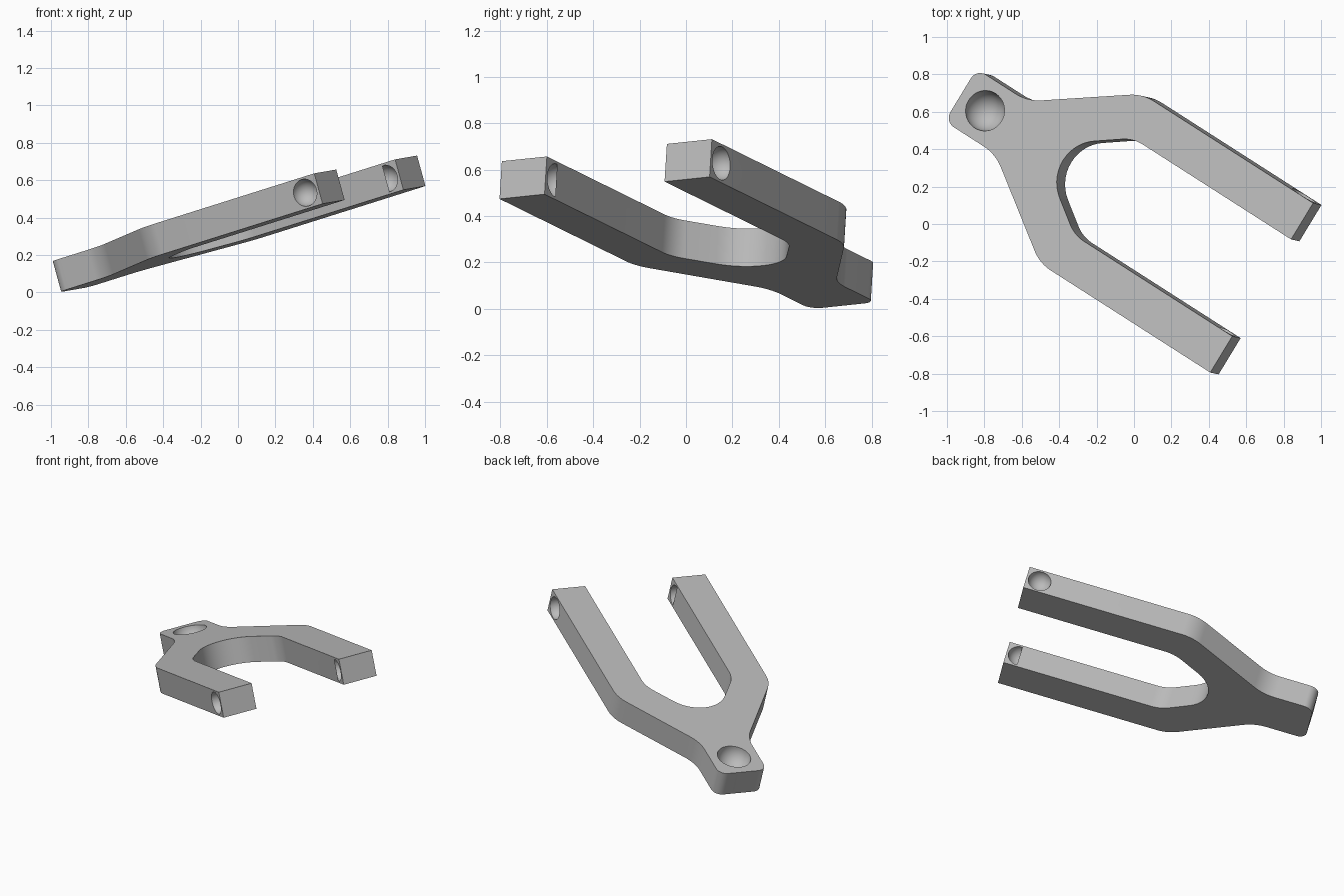
import bpy, bmesh, math
from mathutils import Vector, Matrix

cube = bpy.data.objects.get("Cube")
if cube:
    bpy.data.objects.remove(cube)

THICK = 0.169

grey = bpy.data.materials.new("plain grey")
grey.use_nodes = True
colour = (0.5, 0.5, 0.5, 1)
grey.diffuse_color = colour
grey.node_tree.nodes["Principled BSDF"].inputs["Base Color"].default_value = colour


def rounded(corners, steps=14):
    """Turn (x, y, radius) corners into an outline with arc fillets."""
    out = []
    for i, (x, y, r) in enumerate(corners):
        p = Vector((x, y))
        if r == 0:
            out.append(p)
            continue
        d1 = (Vector(corners[i - 1][:2]) - p).normalized()
        d2 = (Vector(corners[(i + 1) % len(corners)][:2]) - p).normalized()
        half = d1.angle(d2) / 2
        centre = p + (d1 + d2).normalized() * r / math.sin(half)
        a = p + d1 * r / math.tan(half) - centre
        b = p + d2 * r / math.tan(half) - centre
        start = math.atan2(a.y, a.x)
        sweep = math.atan2(a.x * b.y - a.y * b.x, a.dot(b))
        for k in range(steps + 1):
            t = start + sweep * k / steps
            out.append(centre + r * Vector((math.cos(t), math.sin(t))))
    return out


def make_object(name, bm):
    mesh = bpy.data.meshes.new(name)
    bmesh.ops.recalc_face_normals(bm, faces=bm.faces)
    bm.to_mesh(mesh)
    bm.free()
    mesh.materials.append(grey)
    obj = bpy.data.objects.new(name, mesh)
    bpy.context.collection.objects.link(obj)
    return obj


# Fork outline: outer side, its mirror, then the rounded notch
side = [(0.787, 0.532, 0), (-0.333, 0.532, 0.23), (-0.857, 0.165, 0.25), (-1.19, 0.165, 0.06)]
notch = [(0.787, -0.304, 0), (-0.25, -0.304, 0.2), (-0.678, 0, 0.219),
         (-0.25, 0.304, 0.2), (0.787, 0.304, 0)]
corners = side + [(x, -y, r) for x, y, r in reversed(side)] + notch

bm = bmesh.new()
face = bm.faces.new([bm.verts.new((p.x, p.y, 0)) for p in rounded(corners)])
grown = bmesh.ops.extrude_face_region(bm, geom=[face])
bmesh.ops.translate(bm, vec=(0, 0, -THICK),
                    verts=[g for g in grown["geom"] if isinstance(g, bmesh.types.BMVert)])
fork = make_object("fork_plate", bm)

# Ball sockets: one in the head, one on each side of each tine tip
sockets = [(-1.03, 0, 0, 0.108)]
sockets += [(0.7, y, -THICK / 2, 0.073) for y in (-0.532, -0.304, 0.304, 0.532)]
bm = bmesh.new()
for x, y, z, r in sockets:
    bmesh.ops.create_uvsphere(bm, u_segments=40, v_segments=24, radius=r,
                              matrix=Matrix.Translation((x, y, z)))
cutter = make_object("socket_cutter", bm)
cutter.hide_render = True

cut = fork.modifiers.new("sockets", 'BOOLEAN')
cut.operation = 'DIFFERENCE'
cut.solver = 'EXACT'
cut.object = cutter
bpy.ops.object.select_all(action='DESELECT')
fork.select_set(True)
bpy.context.view_layer.objects.active = fork
bpy.ops.object.modifier_apply(modifier=cut.name)
bpy.data.objects.remove(cutter)
bpy.ops.object.shade_smooth_by_angle(angle=math.radians(30))

# Tilt the plate into its resting pose
n = Vector((-0.265, 0.06, 0.962)).normalized()
u = Vector((0.814, -0.521, 0.256))
u = (u - n * u.dot(n)).normalized()
v = n.cross(u)
pose = Matrix((u, v, n)).transposed().to_4x4()
pose.translation = Vector((0, 0, 0.475)) + v * 0.081
fork.matrix_world = pose
